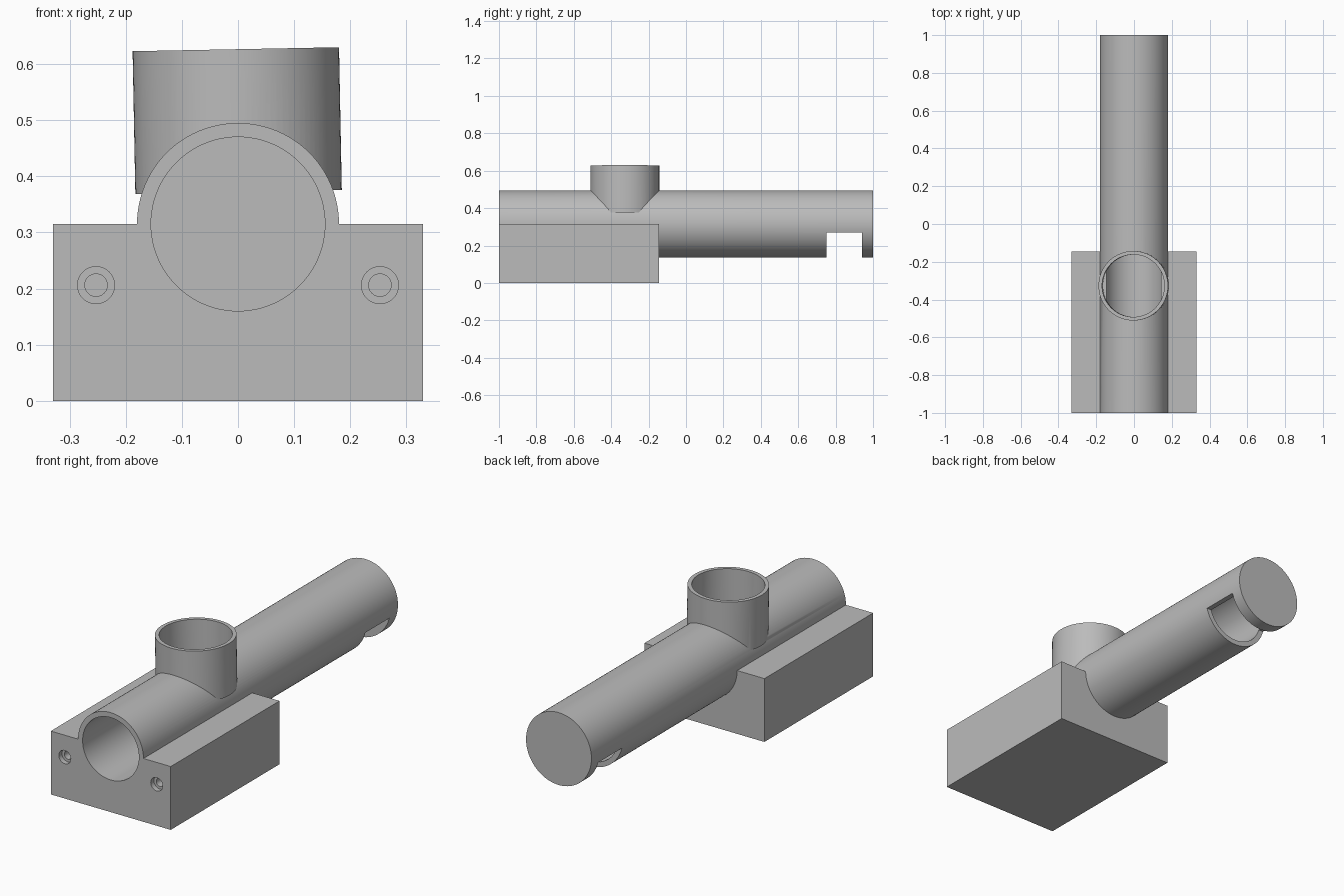
import bpy
from math import radians
from mathutils import Matrix, Vector

default = bpy.data.objects.get("Cube")
if default:
    bpy.data.objects.remove(default, do_unlink=True)

AXIS_Z = 0.315          # height of the pipe axis
FRONT, BACK = -1.0, 1.0
BLOCK_BACK = -0.145
COLLAR_Y = -0.327

grey = bpy.data.materials.new("plain grey")
grey.use_nodes = True
colour = (0.5, 0.5, 0.5, 1)
grey.diffuse_color = colour
grey.node_tree.nodes["Principled BSDF"].inputs["Base Color"].default_value = colour


def box(name, low, high):
    low, high = Vector(low), Vector(high)
    bpy.ops.mesh.primitive_cube_add(size=1, location=(low + high) / 2)
    obj = bpy.context.object
    obj.name = name
    obj.data.transform(Matrix.Diagonal((*(high - low), 1)))
    obj.data.materials.append(grey)
    return obj


def rod(name, radius, start, end, sides=96):
    start, end = Vector(start), Vector(end)
    along = end - start
    bpy.ops.mesh.primitive_cylinder_add(
        vertices=sides, radius=radius, depth=along.length, location=(start + end) / 2,
        rotation=along.to_track_quat('Z', 'Y').to_euler())
    obj = bpy.context.object
    obj.name = name
    obj.data.materials.append(grey)
    return obj


def combine(body, part, operation):
    mod = body.modifiers.new(part.name, 'BOOLEAN')
    mod.operation = operation
    mod.solver = 'EXACT'
    mod.object = part
    bpy.context.view_layer.objects.active = body
    bpy.ops.object.modifier_apply(modifier=mod.name)
    bpy.data.objects.remove(part, do_unlink=True)


# Solid outer shapes: block, long pipe, slightly tilted collar
body = box("pipe_body_with_block", (-0.33, FRONT, 0), (0.33, BLOCK_BACK, AXIS_Z))
pipe = rod("pipe", 0.18, (0, FRONT, AXIS_Z), (0, BACK, AXIS_Z))
collar_base = Vector((0.001, COLLAR_Y, 0.372))
collar_up = Matrix.Rotation(radians(-1.1), 3, 'Y') @ Vector((0, 0, 1))
collar = rod("collar", 0.184, collar_base, collar_base + collar_up * 0.2545)
combine(body, pipe, 'UNION')
combine(body, collar, 'UNION')

# Hollow out the collar and the pipe, leaving the far end closed
combine(body, rod("collar_bore", 0.165, collar_base, collar_base + collar_up * 0.4), 'DIFFERENCE')
combine(body, rod("pipe_bore", 0.155, (0, FRONT - 0.1, AXIS_Z), (0, 0.94, AXIS_Z)), 'DIFFERENCE')

# Slot under the far end
combine(body, box("slot", (-0.3, 0.752, 0.05), (0.3, 0.94, 0.27)), 'DIFFERENCE')

# Counterbored screw holes in the front of the block
for x in (-0.253, 0.253):
    for radius, depth in ((0.033, 0.025), (0.02, 0.15)):
        hole = rod("screw_hole", radius, (x, FRONT - 0.1, 0.206), (x, FRONT + depth, 0.206), 48)
        combine(body, hole, 'DIFFERENCE')

bpy.ops.object.select_all(action='DESELECT')
body.select_set(True)
bpy.context.view_layer.objects.active = body
bpy.ops.object.shade_smooth_by_angle(angle=radians(30))
